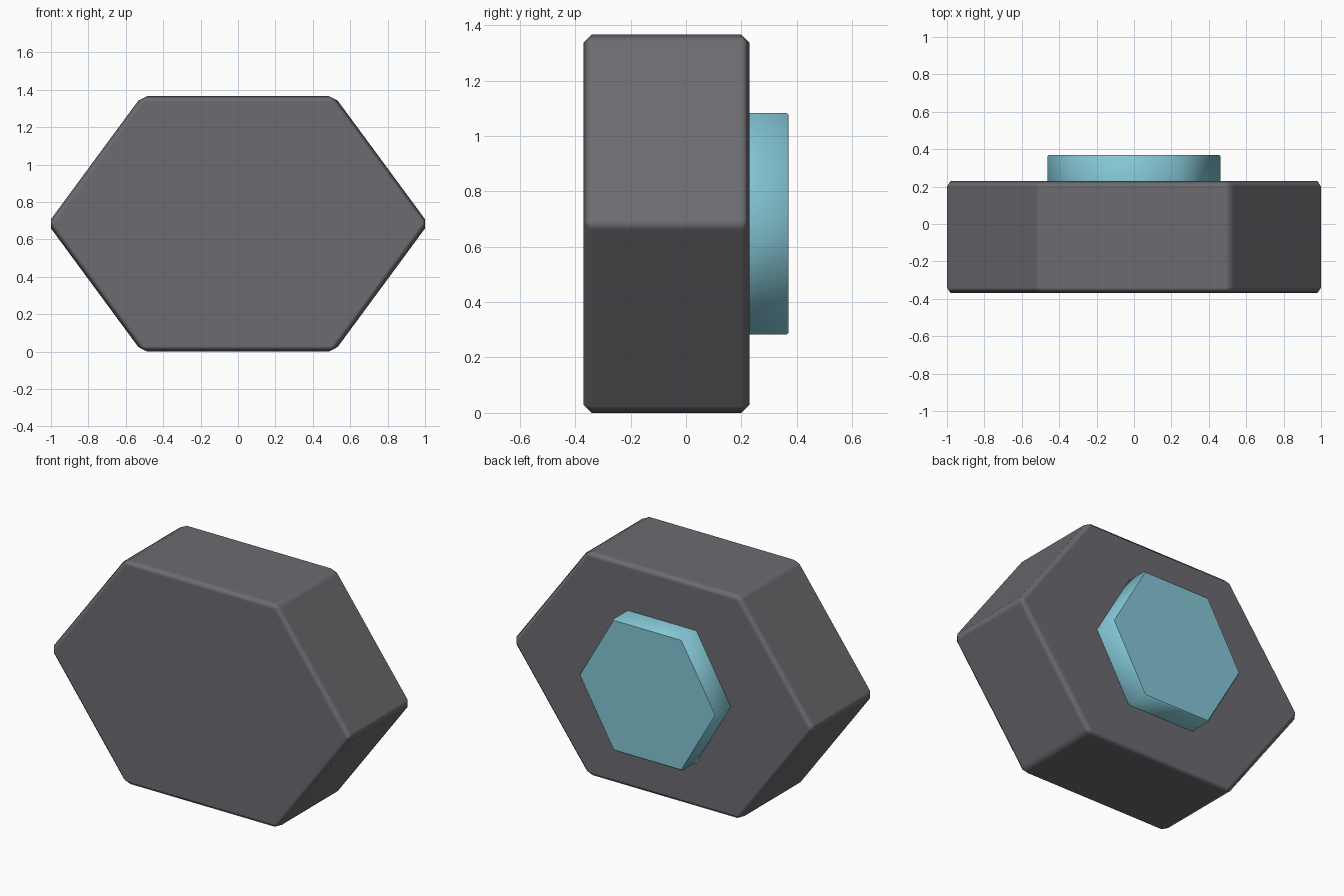
import bpy
import bmesh

cube = bpy.data.objects.get("Cube")
if cube:
    bpy.data.objects.remove(cube, do_unlink=True)

MID_Z = 0.683


def material(name, rgb):
    mat = bpy.data.materials.new(name)
    mat.use_nodes = True
    mat.diffuse_color = (*rgb, 1)
    mat.node_tree.nodes["Principled BSDF"].inputs["Base Color"].default_value = (*rgb, 1)
    return mat


def hex_prism(name, tip, corner, half_height, front, back, mat):
    """Flat-topped hexagonal prism running along y."""
    outline = [(tip, 0), (corner, half_height), (-corner, half_height),
               (-tip, 0), (-corner, -half_height), (corner, -half_height)]
    bm = bmesh.new()
    face = bm.faces.new([bm.verts.new((x, front, MID_Z + z)) for x, z in outline])
    extruded = bmesh.ops.extrude_face_region(bm, geom=[face], use_keep_orig=True)
    moved = [v for v in extruded["geom"] if isinstance(v, bmesh.types.BMVert)]
    bmesh.ops.translate(bm, verts=moved, vec=(0, back - front, 0))
    bmesh.ops.recalc_face_normals(bm, faces=bm.faces)
    mesh = bpy.data.meshes.new(name)
    for f in bm.faces:
        f.smooth = True
    bm.to_mesh(mesh)
    bm.free()
    mesh.materials.append(mat)
    obj = bpy.data.objects.new(name, mesh)
    bpy.context.collection.objects.link(obj)
    return obj


# Main block: chamfered hexagon with flat faces and softly shaded edges
body = hex_prism("body", 1.018, 0.515, MID_Z, -0.37, 0.23,
                 material("dark grey", (0.15, 0.148, 0.165)))
chamfer = body.modifiers.new("chamfer", "BEVEL")
chamfer.width = 0.03
chamfer.segments = 1
chamfer.harden_normals = True

# Raised hexagonal plug on the back, smooth around its sides
plug = hex_prism("back_plug", 0.462, 0.231, 0.4, 0.2, 0.37,
                 material("light teal", (0.23, 0.57, 0.67)))
bm = bmesh.new()
bm.from_mesh(plug.data)
rim = [e for e in bm.edges if all(v.co.y > 0.36 for v in e.verts)]
bmesh.ops.bevel(bm, geom=rim, offset=0.006, segments=1, affect="EDGES")
for f in bm.faces:
    f.smooth = abs(f.normal.y) < 0.9
bm.to_mesh(plug.data)
bm.free()
